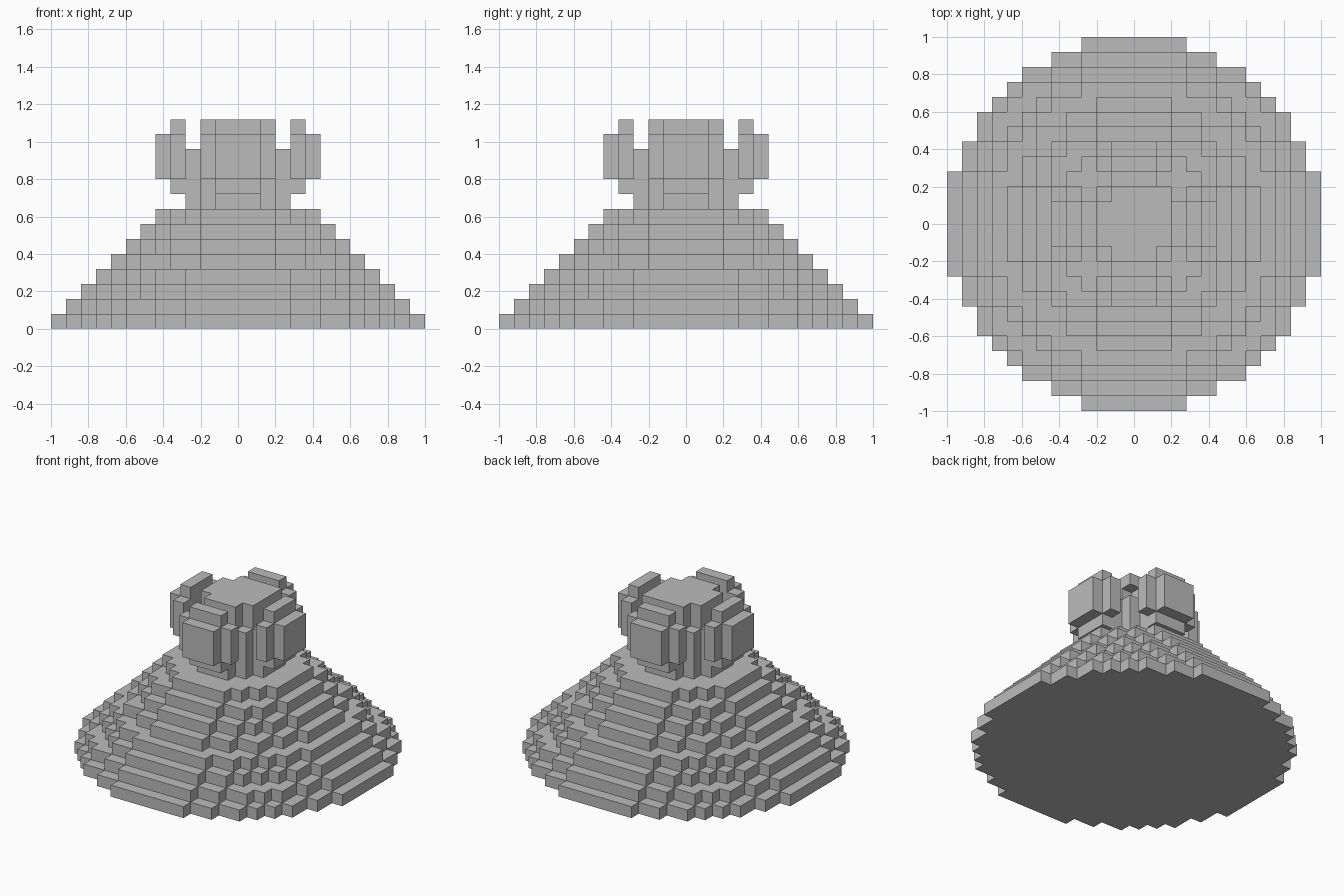
import bpy, bmesh
from mathutils import Vector

if "Cube" in bpy.data.objects:
    bpy.data.objects.remove(bpy.data.objects["Cube"])

CELL = 0.08
SIDES = [Vector(d) for d in ((1, 0, 0), (-1, 0, 0), (0, 1, 0), (0, -1, 0), (0, 0, 1), (0, 0, -1))]

stone = bpy.data.materials.new("plain_grey")
stone.use_nodes = True
stone.diffuse_color = (0.5, 0.5, 0.5, 1)
bsdf = next(n for n in stone.node_tree.nodes if n.type == "BSDF_PRINCIPLED")
bsdf.inputs["Base Color"].default_value = stone.diffuse_color
bsdf.inputs["Roughness"].default_value = 0.9


def disc(radius, layers):
    """Blocky round slab: cells whose centres lie within the radius."""
    span = range(-radius, radius + 1)
    return {(x, y, z) for x in span for y in span for z in layers
            if x * x + y * y <= (radius + 0.5) ** 2}


def slab(half_width, row, layers):
    """Upright one-cell-thick plate at a distance from the axis."""
    return {(x, -row, z) for x in range(-half_width, half_width + 1) for z in layers}


def turn(cells):
    """Quarter turn about the vertical axis."""
    return {(-y, x, z) for x, y, z in cells}


def build(name, cells):
    """Outer skin of a set of cells as one flat-shaded mesh."""
    bm = bmesh.new()
    for cell in sorted(cells):
        centre = Vector(cell) + Vector((0, 0, 0.5))
        for n in SIDES:
            if tuple(int(c) for c in Vector(cell) + n) in cells:
                continue
            u = Vector((n.y, n.z, n.x))
            v = n.cross(u)
            corners = [centre + (n + u * a + v * b) / 2
                       for a, b in ((-1, -1), (1, -1), (1, 1), (-1, 1))]
            bm.faces.new([bm.verts.new(c * CELL) for c in corners])
    bmesh.ops.remove_doubles(bm, verts=bm.verts, dist=CELL / 100)
    mesh = bpy.data.meshes.new(name)
    bm.to_mesh(mesh)
    bm.free()
    mesh.materials.append(stone)
    obj = bpy.data.objects.new(name, mesh)
    bpy.context.collection.objects.link(obj)


# Stepped round mound, one cell narrower per tier
mound = set()
for tier in range(8):
    mound |= disc(12 - tier, [tier])
build("stepped_mound", mound)

# Neck and cap, with one overhanging corner on the top plate
build("neck_and_cap", disc(3, range(8, 12)) | disc(2, range(12, 14)) | {(2, 2, 13)})

# Four flaps around the neck
flap = (slab(1, 4, range(9, 14)) | slab(2, 4, range(10, 13))
        | slab(1, 5, range(10, 13)))
for side in ("front", "left", "back", "right"):
    build(side + "_flap", flap)
    flap = turn(flap)
